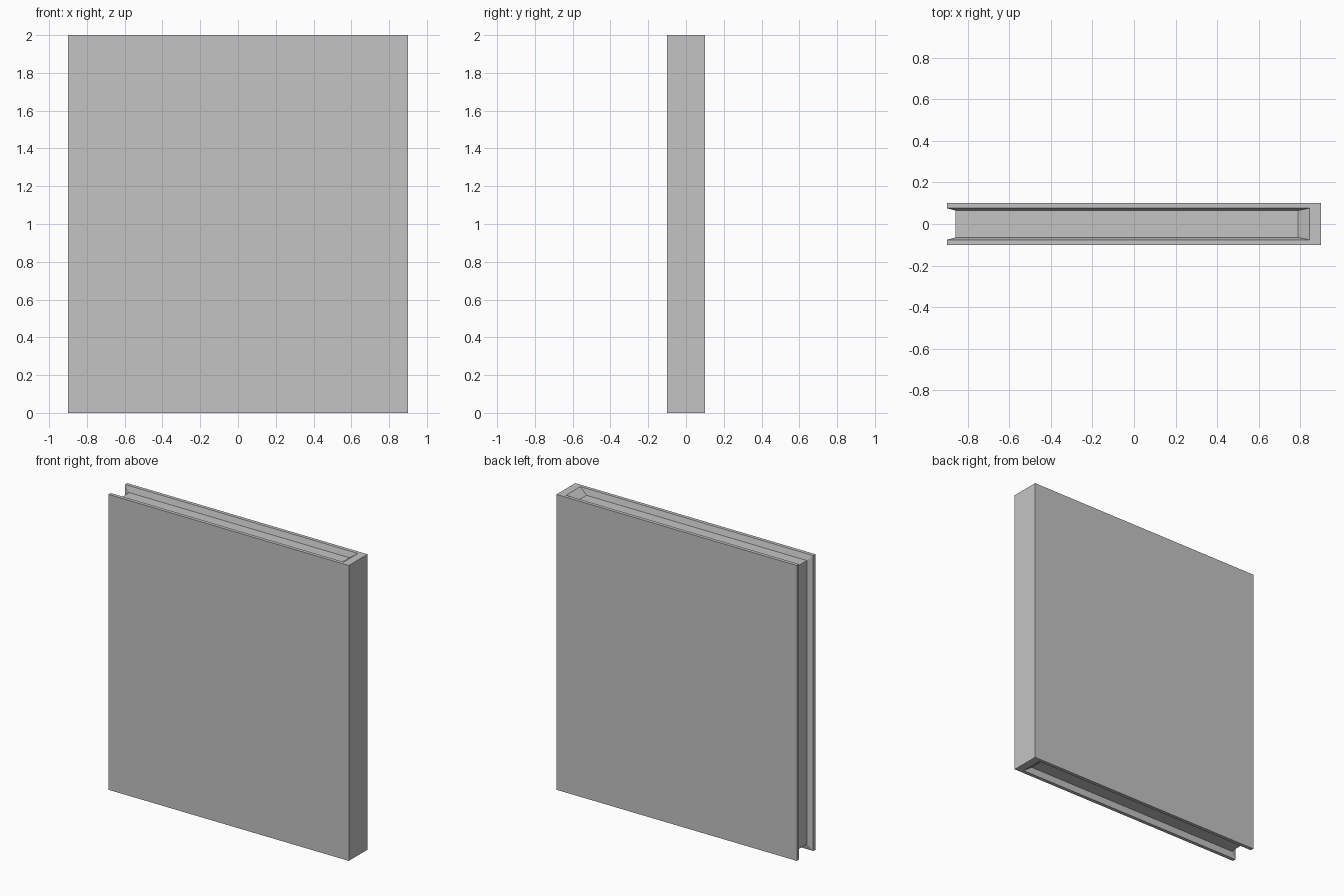
import bpy
import bmesh

cube = bpy.data.objects.get("Cube")
if cube:
    bpy.data.objects.remove(cube, do_unlink=True)

# One plain grey for everything
GREY = (0.55, 0.55, 0.55, 1)
grey = bpy.data.materials.new("plain grey")
grey.use_nodes = True
grey.diffuse_color = GREY
grey.node_tree.nodes["Principled BSDF"].inputs["Base Color"].default_value = GREY


def ring(bm, spine_x, inset, half_y):
    """Loop of eight corners around the three open edges of the book."""
    left, low, high = -0.9 + inset, inset, 2 - inset
    path = [(spine_x, high), (left, high), (left, low), (spine_x, low)]
    front = [bm.verts.new((x, -half_y, z)) for x, z in path]
    back = [bm.verts.new((x, half_y, z)) for x, z in path]
    return front, back


def bridge(bm, a, b):
    """Join two loops with a strip of quads."""
    a, b = a[0] + a[1][::-1], b[0] + b[1][::-1]
    for i in range(len(a)):
        j = (i + 1) % len(a)
        bm.faces.new((a[i], a[j], b[j], b[i]))


def finish(bm, name):
    bmesh.ops.recalc_face_normals(bm, faces=bm.faces)
    mesh = bpy.data.meshes.new(name)
    bm.to_mesh(mesh)
    bm.free()
    mesh.materials.append(grey)
    bpy.context.collection.objects.link(bpy.data.objects.new(name, mesh))


# Cover: two boards and a spine, with rims sloping in to the pages
bm = bmesh.new()
outer = ring(bm, 0.9, 0, 0.1)
rim = ring(bm, 0.845, 0, 0.076)
floor = ring(bm, 0.79, 0.04, 0.065)
bridge(bm, outer, rim)
bridge(bm, rim, floor)
front, back = outer
bm.faces.new(front)
bm.faces.new(back)
bm.faces.new((front[0], front[3], back[3], back[0]))
# Close the inside of the boards and spine against the pages
inner_front, inner_back = floor
bm.faces.new(inner_front)
bm.faces.new(inner_back)
bm.faces.new((inner_front[0], inner_front[3], inner_back[3], inner_back[0]))
finish(bm, "cover")

# Pages: a plain block that fills the cover
bm = bmesh.new()
front, back = ring(bm, 0.79, 0.04, 0.065)
bm.faces.new(front)
bm.faces.new(back)
for i in range(4):
    j = (i + 1) % 4
    bm.faces.new((front[i], front[j], back[j], back[i]))
finish(bm, "page_block")
